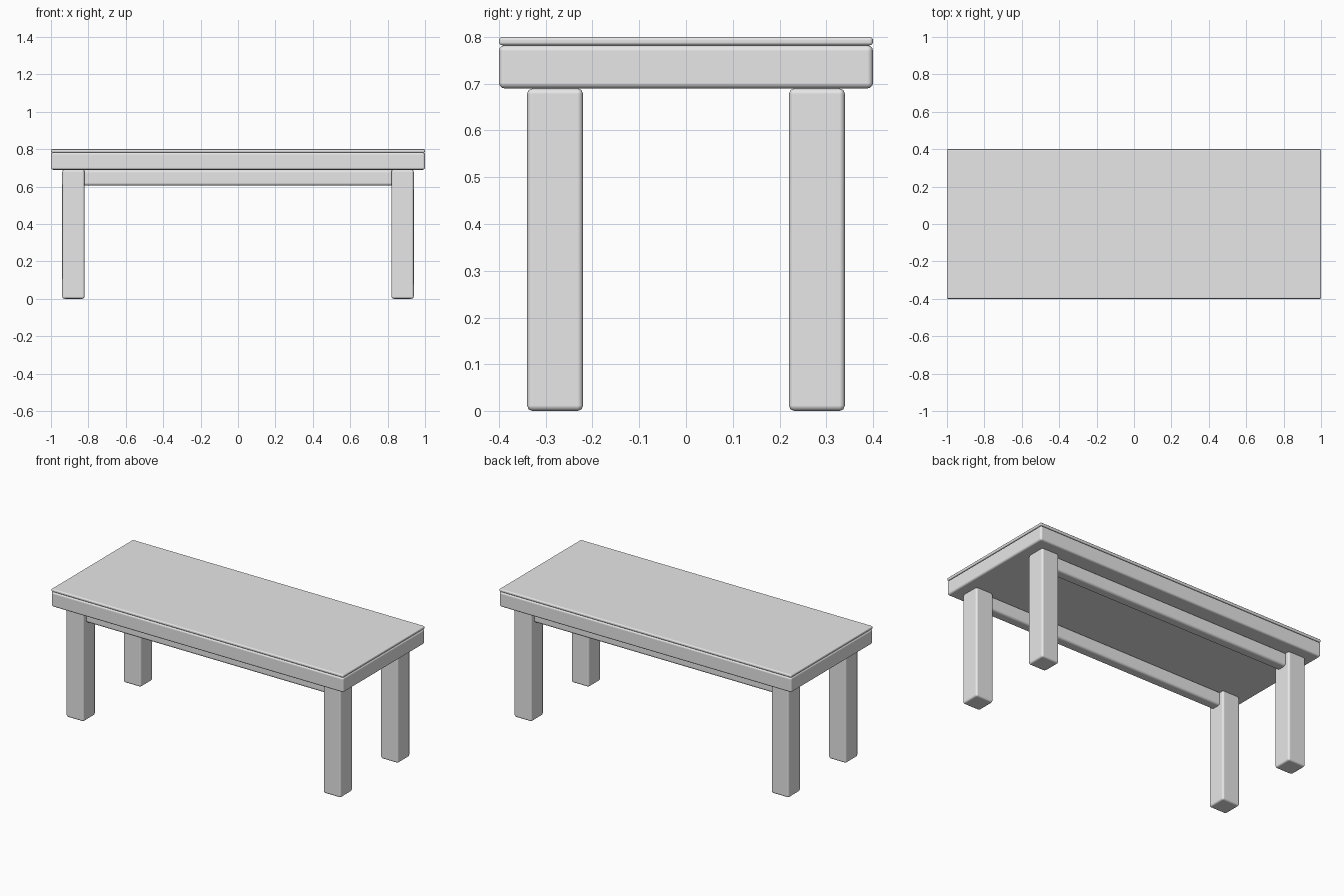
import bpy
import math

cube = bpy.data.objects.get("Cube")
if cube:
    bpy.data.objects.remove(cube, do_unlink=True)

# Single plain grey finish
grey = bpy.data.materials.new("plain_grey")
grey.use_nodes = True
grey.diffuse_color = (0.8, 0.8, 0.8, 1)
grey.node_tree.nodes["Principled BSDF"].inputs["Base Color"].default_value = (0.8, 0.8, 0.8, 1)


def rounded_box(name, low, high, bevel, segments):
    """Box between two corners with softened edges."""
    centre = [(a + b) / 2 for a, b in zip(low, high)]
    bpy.ops.mesh.primitive_cube_add(size=1, location=centre)
    obj = bpy.context.object
    obj.name = name
    obj.scale = [b - a for a, b in zip(low, high)]
    bpy.ops.object.transform_apply(location=False, rotation=False, scale=True)
    obj.data.materials.append(grey)
    bpy.ops.object.shade_smooth_by_angle(angle=math.radians(60))
    mod = obj.modifiers.new("soft_edges", 'BEVEL')
    mod.width = bevel
    mod.segments = segments
    mod.limit_method = 'ANGLE'
    mod.harden_normals = True
    return obj


LEG_TOP = 0.69
SLAB_TOP = 0.782

# Table top: thick slab with a thin sheet above it
rounded_box("tabletop_slab", (-1, -0.4, LEG_TOP), (1, 0.4, SLAB_TOP), 0.012, 3)
rounded_box("tabletop_sheet", (-1, -0.4, SLAB_TOP), (1, 0.4, 0.8), 0.007, 3)

for depth, y in (("front", -0.28), ("back", 0.28)):
    # Square chamfered legs
    for side, x in (("right", -0.88), ("left", 0.88)):
        rounded_box(f"{depth}_{side}_leg", (x - 0.06, y - 0.06, 0),
                    (x + 0.06, y + 0.06, LEG_TOP), 0.012, 2)
    # Long rail between the legs
    rounded_box(f"{depth}_rail", (-0.83, y - 0.033, 0.605),
                (0.83, y + 0.033, LEG_TOP), 0.015, 3)
